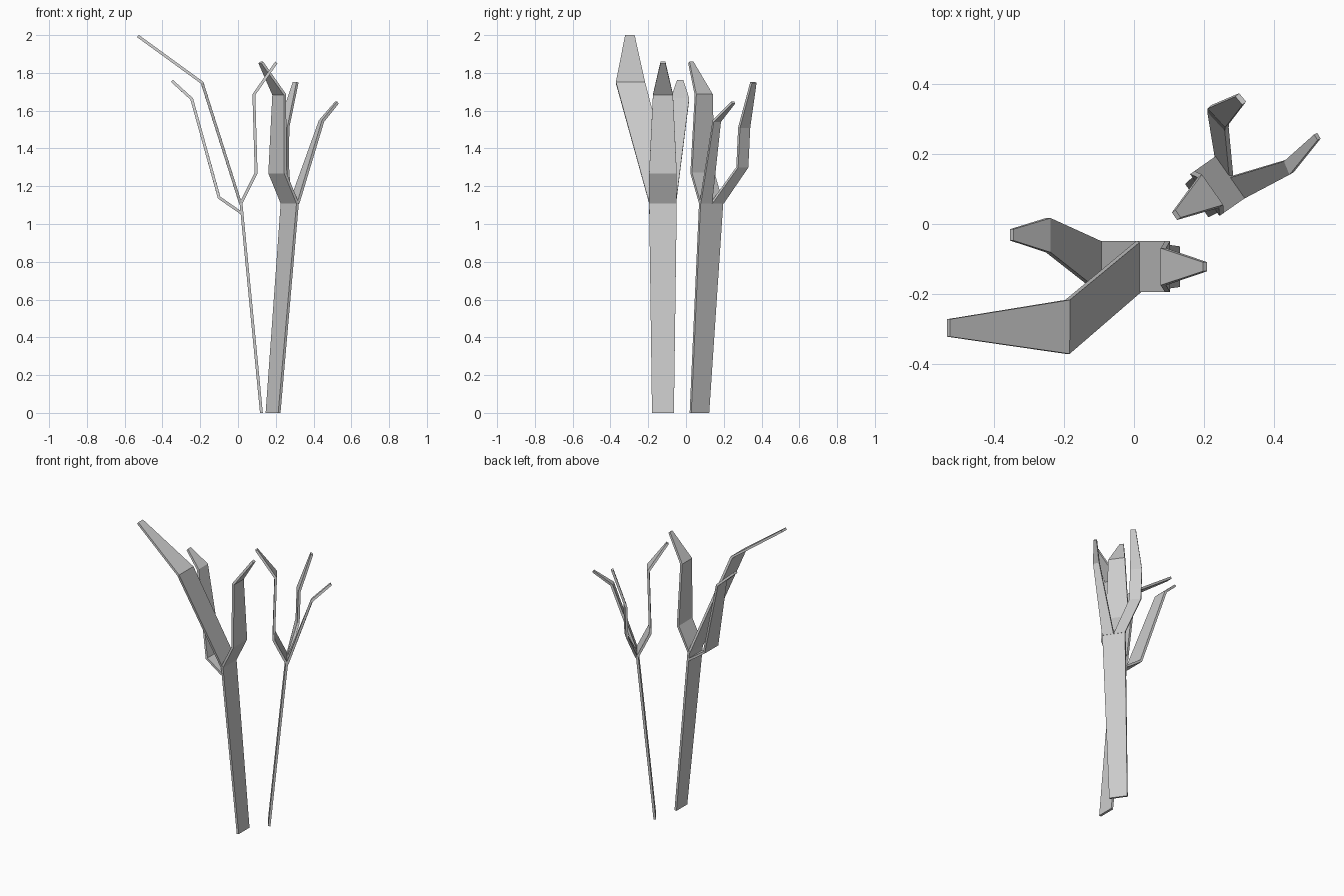
import bpy
from math import radians
from mathutils import Matrix, Vector

cube = bpy.data.objects.get("Cube")
if cube:
    bpy.data.objects.remove(cube, do_unlink=True)

grey = bpy.data.materials.new("plain grey")
grey.use_nodes = True
grey.diffuse_color = (0.6, 0.6, 0.6, 1)
grey.node_tree.nodes["Principled BSDF"].inputs["Base Color"].default_value = (0.6, 0.6, 0.6, 1)


def ribbon(name, rows, frame=Matrix(), thickness=0.015):
    """Flat plank; each row is centre x, y, z and half-width vector x, y."""
    verts = []
    for x, y, z, wx, wy in rows:
        centre, half = Vector((x, y, z)), Vector((wx, wy, 0))
        verts += [frame @ (centre - half), frame @ (centre + half)]
    faces = [(i, i + 1, i + 3, i + 2) for i in range(0, len(verts) - 2, 2)]
    mesh = bpy.data.meshes.new(name)
    mesh.from_pydata(verts, [], faces)
    mesh.materials.append(grey)
    obj = bpy.data.objects.new(name, mesh)
    bpy.context.collection.objects.link(obj)
    solid = obj.modifiers.new("thickness", "SOLIDIFY")
    solid.thickness = thickness
    solid.offset = 0
    solid.use_even_offset = True


# Trunk and main branch, shared by both trees, measured from the fork
trunk = [(0.108, 0, 0, 0, 0.058), (0, 0, 1.11, 0, 0.073)]
main_branch = [(0, 0, 1.11, 0, 0.073), (0.08, 0, 1.27, 0, 0.073),
               (0.068, 0, 1.685, 0, 0.053), (0.187, 0, 1.855, 0, 0.013)]
trees = {"front": ((0.016, -0.122, 0), 0), "back": ((0.274, 0.133, 0), 215)}
for label, (origin, angle) in trees.items():
    frame = Matrix.Translation(origin) @ Matrix.Rotation(radians(angle), 4, "Z")
    ribbon(label + "_trunk", trunk, frame)
    ribbon(label + "_main_branch", main_branch, frame)

# Side branches of the front tree
ribbon("front_long_branch", [(0.013, -0.122, 1.11, 0, 0.073),
                             (-0.19, -0.294, 1.748, 0, 0.077),
                             (-0.53, -0.297, 1.995, 0, 0.025)])
ribbon("front_short_branch", [(0.015, -0.122, 1.06, 0, 0.073),
                              (-0.1, -0.122, 1.14, 0, 0.073),
                              (-0.245, -0.032, 1.662, 0, 0.049),
                              (-0.35, -0.031, 1.758, 0, 0.016)])

# Side branches of the back tree, each taking half of the fork
ribbon("back_upright_branch", [(0.257, 0.165, 1.11, -0.021, 0.03),
                               (0.24, 0.298, 1.3, -0.025, 0.027),
                               (0.241, 0.308, 1.51, -0.025, 0.027),
                               (0.305, 0.357, 1.75, -0.01, 0.012)])
ribbon("back_outer_branch", [(0.298, 0.105, 1.11, -0.021, 0.03),
                             (0.442, 0.163, 1.545, -0.008, 0.019),
                             (0.524, 0.25, 1.643, -0.005, 0.008)])
